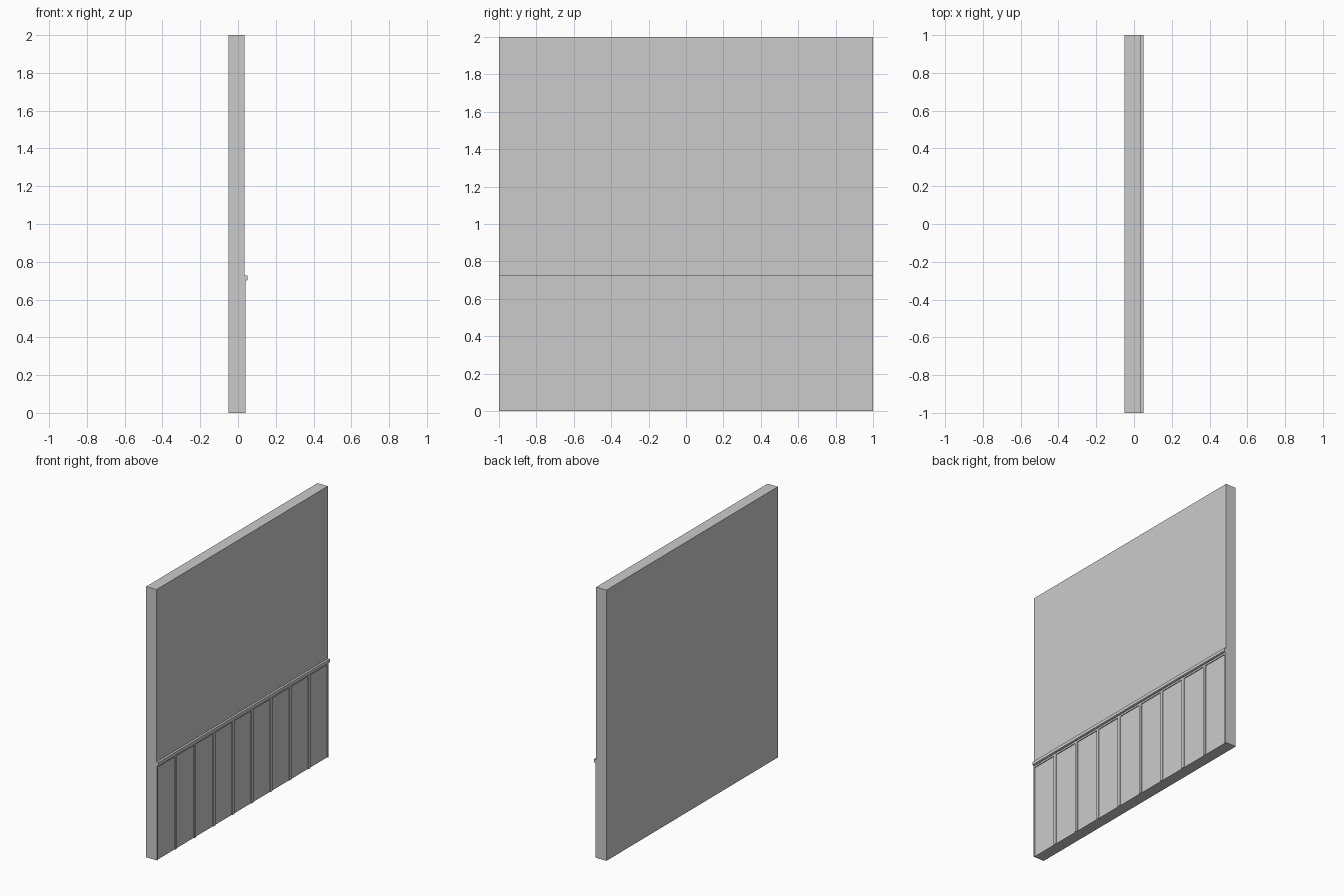
import bpy

if "Cube" in bpy.data.objects:
    bpy.data.objects.remove(bpy.data.objects["Cube"])


def box(name, x0, x1, y0, y1, z0, z1):
    bpy.ops.mesh.primitive_cube_add(size=1, location=((x0 + x1) / 2, (y0 + y1) / 2, (z0 + z1) / 2))
    ob = bpy.context.object
    ob.name = name
    ob.scale = (x1 - x0, y1 - y0, z1 - z0)
    bpy.ops.object.transform_apply(location=False, rotation=False, scale=True)
    return ob


BACK, FACE, BATTEN, RAIL = -0.05, 0.034, 0.04, 0.05
PANELS = 9
HALF = 0.011

# Plain wall slab
box("wall", BACK, FACE, -1, 1, 0, 2)

# Vertical battens, half width at both wall ends
for i in range(PANELS + 1):
    y = -1 + 2 * i / PANELS
    box(f"batten_{i + 1}", FACE - 0.004, BATTEN, max(-1, y - HALF), min(1, y + HALF), 0, 0.685)

# Rail above the panels and the projecting cap moulding
box("panel_top_rail", FACE - 0.004, BATTEN, -1, 1, 0.685, 0.7)
profile = [(FACE - 0.004, 0.698), (RAIL - 0.004, 0.698), (RAIL - 0.004, 0.704),
           (RAIL, 0.704), (RAIL, 0.727), (FACE - 0.004, 0.727)]
n = len(profile)
verts = [(x, y, z) for y in (-1, 1) for x, z in profile]
faces = [tuple(range(n)), tuple(reversed(range(n, 2 * n)))]
faces += [(i, i + n, (i + 1) % n + n, (i + 1) % n) for i in range(n)]
mesh = bpy.data.meshes.new("chair_rail")
mesh.from_pydata(verts, [], faces)
bpy.context.collection.objects.link(bpy.data.objects.new("chair_rail", mesh))
